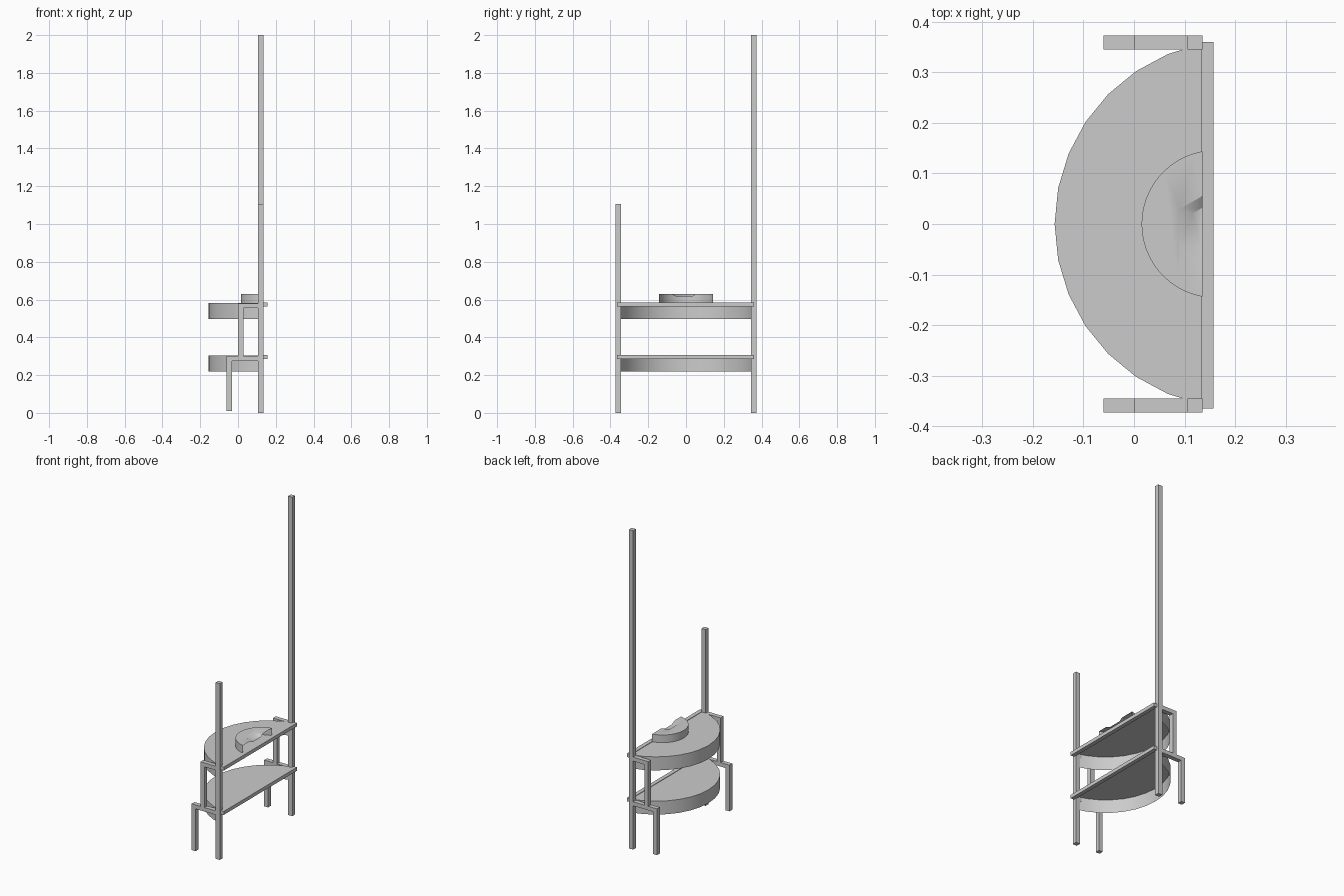
import bpy, bmesh, math

old = bpy.data.objects.get("Cube")
if old:
    bpy.data.objects.remove(old, do_unlink=True)

grey = bpy.data.materials.new("plain grey")
grey.use_nodes = True
grey.diffuse_color = (0.6, 0.6, 0.6, 1)
grey.node_tree.nodes["Principled BSDF"].inputs["Base Color"].default_value = (0.6, 0.6, 0.6, 1)


def finish(name, bm, smooth=False):
    mesh = bpy.data.meshes.new(name)
    bm.to_mesh(mesh)
    bm.free()
    mesh.materials.append(grey)
    ob = bpy.data.objects.new(name, mesh)
    bpy.context.collection.objects.link(ob)
    if smooth:
        bpy.ops.object.select_all(action="DESELECT")
        ob.select_set(True)
        bpy.context.view_layer.objects.active = ob
        bpy.ops.object.shade_smooth_by_angle(angle=math.radians(35))
    return ob


def box(name, x, y, z):
    bm = bmesh.new()
    bmesh.ops.create_cube(bm, size=1)
    for v in bm.verts:
        v.co = [lo + (c + 0.5) * (hi - lo) for c, (lo, hi) in zip(v.co, (x, y, z))]
    return finish(name, bm)


def arc(cx, radius, end_x, count):
    """Points on a circle bulging towards -x, ending at the cut plane."""
    half = math.acos((cx - end_x) / radius)
    angles = [half * (2 * i / count - 1) for i in range(count + 1)]
    return [(cx - radius * math.cos(a), radius * math.sin(a)) for a in angles]


def strip(bm, upper, lower):
    for i in range(len(upper) - 1):
        bm.faces.new((upper[i], lower[i], lower[i + 1], upper[i + 1]))


def ring_of(bm, points, z):
    return [bm.verts.new((x, y, z)) for x, y in points]


CUT = 0.135

# Half-round shelves, open underneath and along the straight side
for name, low, high in (("lower", 0.22, 0.304), ("upper", 0.497, 0.582)):
    bm = bmesh.new()
    points = arc(0.207, 0.364, CUT, 14)
    top, bottom = ring_of(bm, points, high), ring_of(bm, points, low)
    plate = bm.faces.new(top)
    plate.normal_update()
    if plate.normal.z < 0:
        plate.normal_flip()
    strip(bm, top, bottom)
    bmesh.ops.recalc_face_normals(bm, faces=bm.faces)
    if plate.normal.z < 0:
        bmesh.ops.reverse_faces(bm, faces=bm.faces)
    finish(name + "_shelf", bm, True)
    # Straight edge rail
    box(name + "_rail", (0.132, 0.157), (-0.365, 0.36), (high - 0.019, high + 0.003))

# Half-round raised seat with a shallow recess
bm = bmesh.new()
points = arc(0.161, 0.146, CUT, 24)
top, bottom = ring_of(bm, points, 0.63), ring_of(bm, points, 0.582)
lip = ring_of(bm, [(CUT, -0.08), (0.09, -0.045), (0.09, 0.03), (CUT, 0.055)], 0.63)
floor = ring_of(bm, [(CUT, -0.05), (0.115, -0.04), (0.115, 0.02), (CUT, 0.032)], 0.615)
plate = bm.faces.new(top + lip[::-1])
strip(bm, top, bottom)
strip(bm, lip, floor)
bm.faces.new(floor)
bmesh.ops.recalc_face_normals(bm, faces=bm.faces)
if plate.normal.z < 0:
    bmesh.ops.reverse_faces(bm, faces=bm.faces)
finish("round_seat", bm, True)

# Posts and stepped brackets at both ends
for end, yc, height in (("front", -0.359, 1.105), ("back", 0.359, 2.0)):
    y = (yc - 0.014, yc + 0.014)
    box(end + "_post", (0.106, CUT), y, (0, height))
    for level, x, foot, head in (("lower", -0.06, 0.01, 0.3), ("upper", 0.001, 0.3, 0.58)):
        box(f"{end}_{level}_leg", (x, x + 0.027), y, (foot, head))
        box(f"{end}_{level}_arm", (x + 0.027, 0.106), y, (head - 0.025, head))
